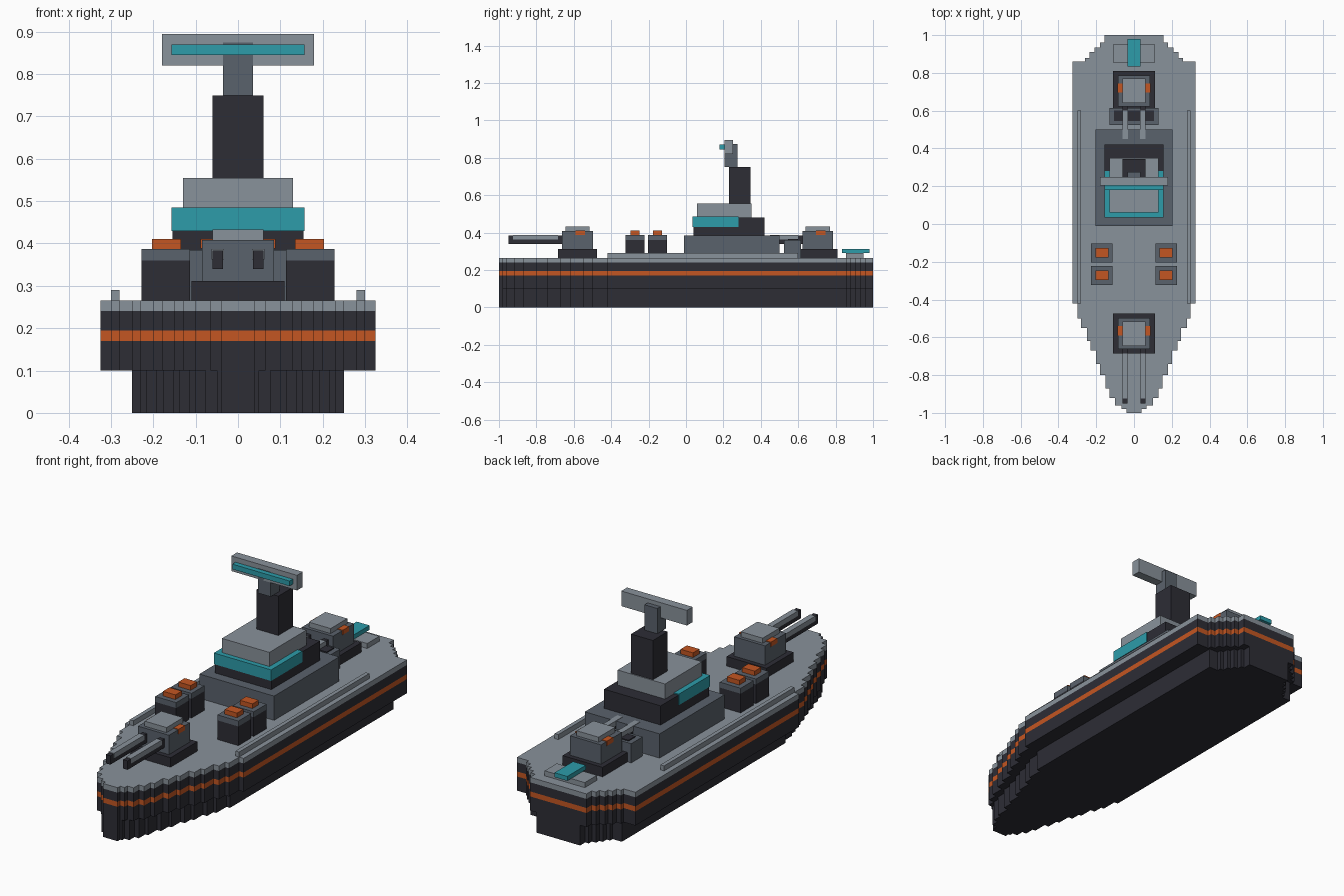
import bpy

cube = bpy.data.objects.get("Cube")
if cube:
    bpy.data.objects.remove(cube)


def colour(name, code):
    srgb = [int(code[i:i + 2], 16) / 255 for i in (0, 2, 4)]
    rgba = [c / 12.92 if c < 0.04045 else ((c + 0.055) / 1.055) ** 2.4 for c in srgb] + [1]
    mat = bpy.data.materials.new(name)
    mat.diffuse_color = rgba
    mat.use_nodes = True
    mat.node_tree.nodes["Principled BSDF"].inputs["Base Color"].default_value = rgba
    return mat


DARK = colour("charcoal", "2d2d35")
LIGHT = colour("light grey", "89929b")
MID = colour("mid grey", "5a626c")
TEAL = colour("teal", "2d9caa")
ORANGE = colour("orange", "c45622")


def mesh_object(name, verts, faces, mat):
    mesh = bpy.data.meshes.new(name)
    mesh.from_pydata(verts, [], faces)
    mesh.materials.append(mat)
    obj = bpy.data.objects.new(name, mesh)
    bpy.context.collection.objects.link(obj)
    return obj


def box(name, mat, xs, ys, zs):
    verts = [(x, y, z) for z in zs for x, y in
             ((xs[0], ys[0]), (xs[1], ys[0]), (xs[1], ys[1]), (xs[0], ys[1]))]
    faces = [(3, 2, 1, 0), (4, 5, 6, 7)]
    faces += [(i, (i + 1) % 4, (i + 1) % 4 + 4, i + 4) for i in range(4)]
    return mesh_object(name, verts, faces, mat)


def centred(name, mat, half, ys, zs):
    return box(name, mat, (-half, half), ys, zs)


def pair(name, mat, xs, ys, zs):
    box("left_" + name, mat, xs, ys, zs)
    box("right_" + name, mat, (-xs[1], -xs[0]), ys, zs)


# Stepped hull plan: (start of step along y, half width)
STEPS = [(-1, .04), (-.98, .065), (-.96, .10), (-.92, .13), (-.87, .15),
         (-.80, .18), (-.74, .20), (-.67, .23), (-.62, .25), (-.55, .28),
         (-.50, .30), (-.42, .325), (.86, .26), (.88, .235), (.91, .21),
         (.935, .18), (.96, .155)]


def hull_layer(name, mat, z0, z1, scale=1):
    ends = [s[0] for s in STEPS[1:]] + [1]
    side = []
    for (start, half), end in zip(STEPS, ends):
        half = max(.04, half * scale)
        side += [(half, start), (half, end)]
    outline = side + [(-x, y) for x, y in reversed(side)]
    n = len(outline)
    verts = [(x, y, z) for z in (z0, z1) for x, y in outline]
    faces = [(i, (i + 1) % n, (i + 1) % n + n, i + n) for i in range(n)]
    # Close top and bottom with one strip per step
    for i in range(0, len(side), 2):
        a, b, c, d = i, i + 1, n - 2 - i, n - 1 - i
        faces += [(d, c, b, a), (a + n, b + n, c + n, d + n)]
    mesh_object(name, verts, faces, mat)


hull_layer("lower_hull", DARK, 0, .10, .77)
hull_layer("upper_hull", DARK, .10, .17)
hull_layer("hull_stripe", ORANGE, .17, .195)
hull_layer("hull_band", DARK, .195, .24)
hull_layer("deck", LIGHT, .24, .265)
pair("deck_rail", LIGHT, (.28, .30), (-.42, .60), (.265, .29))

# Superstructure and bridge
centred("superstructure", MID, .205, (-.01, .50), (.265, .385))
centred("bridge", DARK, .155, (.04, .42), (.385, .48))
centred("bridge_window_band", TEAL, .157, (.035, .28), (.43, .485))
centred("bridge_roof", LIGHT, .13, (.06, .35), (.48, .555))

# Mast and radar
centred("mast", DARK, .06, (.23, .345), (.555, .75))
centred("mast_head", MID, .035, (.205, .275), (.75, .875))
centred("radar_bar", LIGHT, .18, (.205, .25), (.82, .895))
centred("radar_panel", TEAL, .157, (.18, .205), (.845, .87))

# Launch cells on the foredeck
for row, y in (("front", -.2725), ("rear", -.1525)):
    pair(row + "_cell_body", DARK, (.113, .228), (y - .05, y + .05), (.265, .36))
    pair(row + "_cell_rim", MID, (.113, .228), (y - .05, y + .05), (.36, .387))
    pair(row + "_cell_hatch", ORANGE, (.135, .203), (y - .025, y + .025), (.387, .41))


# Gun turrets, both facing the bow
def turret(name, y, reach):
    centred(name + "_base", DARK, .11, (y - .105, y + .105), (.265, .312))
    centred(name + "_body", MID, .085, (y - .082, y + .082), (.312, .408))
    centred(name + "_roof", LIGHT, .06, (y - .065, y + .065), (.408, .433))
    pair(name + "_marker", ORANGE, (.06, .088), (y - .01, y + .04), (.388, .411))
    front = y - .08
    pair(name + "_barrel", DARK, (.035, .06), (front - reach, front), (.34, .384))
    pair(name + "_barrel_sleeve", LIGHT, (.033, .062),
         (front - reach + .025, front - .025), (.362, .387))


turret("front_turret", -.58, .29)
turret("rear_turret", .705, .20)

# Barrel rest ahead of the rear turret
centred("barrel_rest", MID, .13, (.525, .615), (.265, .36))
centred("barrel_rest_recess", DARK, .105, (.545, .60), (.36, .365))

# Stern pad
centred("stern_pad", LIGHT, .11, (.855, .95), (.265, .29))
centred("stern_launcher", TEAL, .035, (.835, .98), (.29, .312))
